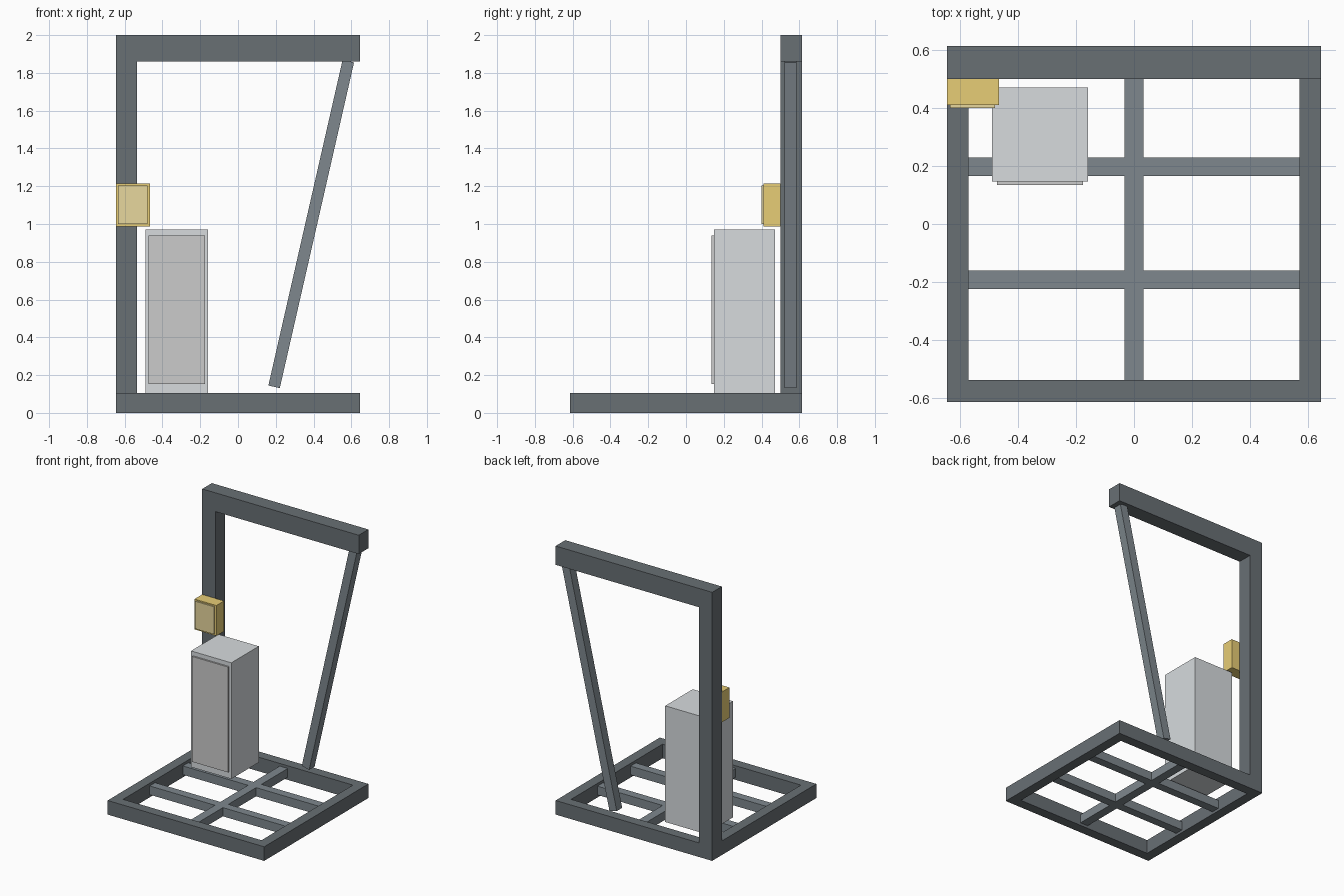
import bpy, bmesh
from math import atan2
from mathutils import Matrix, Vector

if "Cube" in bpy.data.objects:
    bpy.data.objects.remove(bpy.data.objects["Cube"])


def material(name, r, g, b):
    m = bpy.data.materials.new(name)
    m.diffuse_color = (r, g, b, 1)
    m.use_nodes = True
    m.node_tree.nodes["Principled BSDF"].inputs["Base Color"].default_value = m.diffuse_color
    return m


DARK = material("dark_steel", 0.14, 0.16, 0.175)
STEEL = material("blue_grey_steel", 0.21, 0.245, 0.27)
LIGHT = material("light_grey", 0.68, 0.71, 0.73)
DOOR = material("door_grey", 0.55, 0.55, 0.55)
YELLOW = material("yellow", 0.80, 0.61, 0.18)
COVER = material("pale_yellow", 0.80, 0.68, 0.34)


def finish(name, bm, mat):
    bmesh.ops.recalc_face_normals(bm, faces=bm.faces)
    me = bpy.data.meshes.new(name)
    bm.to_mesh(me)
    bm.free()
    me.materials.append(mat)
    ob = bpy.data.objects.new(name, me)
    bpy.context.collection.objects.link(ob)
    return ob


def box(name, x, y, z, mat):
    """Box from (min, max) pairs, with its origin at the centre."""
    bm = bmesh.new()
    size = [b - a for a, b in (x, y, z)]
    bmesh.ops.create_cube(bm, size=1, matrix=Matrix.Diagonal((*size, 1)))
    ob = finish(name, bm, mat)
    ob.location = [(a + b) / 2 for a, b in (x, y, z)]
    return ob


W, D, BASE_H, RAIL = 0.645, 0.613, 0.105, 0.075

# Base: mitred rectangular ring, a rail section swept round four corners
bm = bmesh.new()
section = [(0, 0), (0, BASE_H), (RAIL, BASE_H), (RAIL, 0)]  # (inset, height)
corners = [[bm.verts.new((sx * (W - i), sy * (D - i), z)) for i, z in section]
           for sx, sy in ((-1, -1), (1, -1), (1, 1), (-1, 1))]
for c in range(4):
    p, q = corners[c], corners[(c + 1) % 4]
    for i in range(4):
        j = (i + 1) % 4
        bm.faces.new((p[i], q[i], q[j], p[j]))
finish("base_frame", bm, DARK)

# Floor bars: one along the depth, two pairs across
BAR_Z = (0.02, 0.085)
box("floor_bar_long", (-0.033, 0.033), (-D + RAIL, D - RAIL), BAR_Z, STEEL)
for label, y in (("front", -0.193), ("rear", 0.197)):
    for side, x in (("left", (-W + RAIL, -0.033)), ("right", (0.033, W - RAIL))):
        box(f"floor_bar_{label}_{side}", x, (y - 0.032, y + 0.032), BAR_Z, STEEL)

# Rear post and top beam as one L profile
bm = bmesh.new()
profile = [(-W, BASE_H), (-0.535, BASE_H), (-0.535, 1.86), (W, 1.86), (W, 2), (-W, 2)]
front = [bm.verts.new((x, 0.5, z)) for x, z in profile]
back = [bm.verts.new((x, D, z)) for x, z in profile]
bm.faces.new(front)
bm.faces.new(back)
for i in range(len(profile)):
    j = (i + 1) % len(profile)
    bm.faces.new((front[i], front[j], back[j], back[i]))
finish("post_and_beam", bm, DARK)

# Slanted brace under the beam
a, b = Vector((0.191, 0.553, 0.138)), Vector((0.584, 0.553, 1.862))
half = (b - a).length / 2
brace = box("slanted_brace", (-0.031, 0.031), (-0.032, 0.032), (-half, half), STEEL)
brace.location = (a + b) / 2
brace.rotation_euler.y = atan2(b.x - a.x, b.z - a.z)

# Tall cabinet with door panel
box("cabinet", (-0.49, -0.158), (0.147, 0.47), (BASE_H, 0.97), LIGHT)
box("cabinet_door", (-0.473, -0.176), (0.135, 0.147), (0.153, 0.938), DOOR)

# Yellow control box on the post
box("control_box", (-W, -0.465), (0.41, 0.5), (0.988, 1.214), YELLOW)
box("control_box_cover", (-0.634, -0.479), (0.4, 0.41), (1.0, 1.205), COVER)
